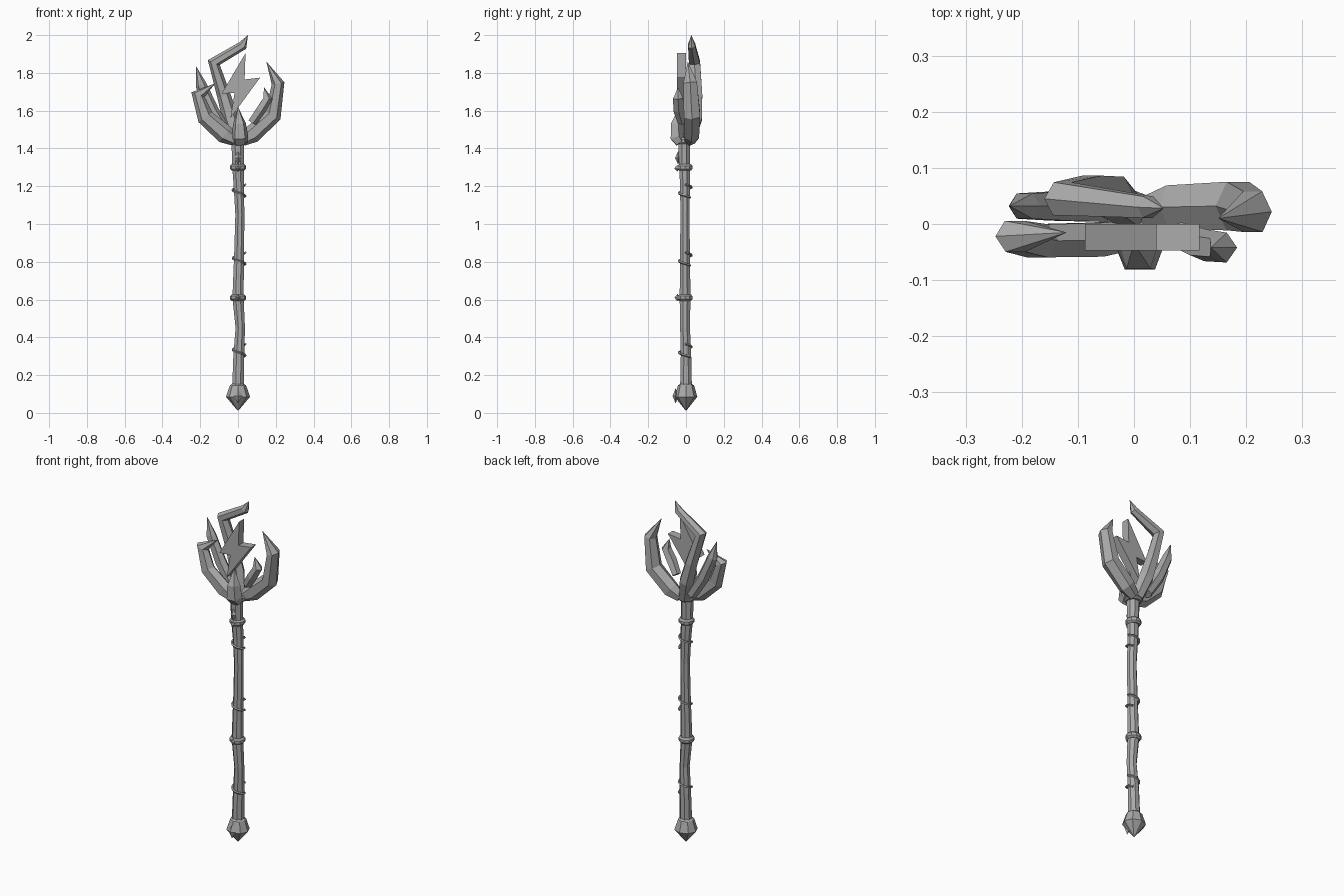
import bpy, bmesh
from math import sin, cos, pi
from mathutils import Vector

if "Cube" in bpy.data.objects:
    bpy.data.objects.remove(bpy.data.objects["Cube"], do_unlink=True)

grey = bpy.data.materials.new("stone_grey")
grey.use_nodes = True
grey.diffuse_color = (0.4, 0.4, 0.4, 1)
grey.node_tree.nodes["Principled BSDF"].inputs["Base Color"].default_value = (0.4, 0.4, 0.4, 1)


def finish(name, bm):
    bmesh.ops.recalc_face_normals(bm, faces=bm.faces)
    mesh = bpy.data.meshes.new(name)
    bm.to_mesh(mesh)
    bm.free()
    mesh.materials.append(grey)
    obj = bpy.data.objects.new(name, mesh)
    bpy.context.collection.objects.link(obj)
    return obj


def loft(name, stations, sides=6, turn=0.0):
    """Faceted limb through stations (x, y, z, half width, half depth); zero width is a point."""
    bm = bmesh.new()
    pts = [Vector(s[:3]) for s in stations]
    rings = []
    for i, (p, s) in enumerate(zip(pts, stations)):
        if s[3] == 0:
            rings.append([bm.verts.new(p)])
            continue
        tangent = Vector()
        if i > 0:
            tangent += (p - pts[i - 1]).normalized()
        if i < len(pts) - 1:
            tangent += (pts[i + 1] - p).normalized()
        across = Vector((tangent.z, 0, -tangent.x)).normalized()
        deep = tangent.normalized().cross(across)
        rings.append([bm.verts.new(p + across * s[3] * cos(a) + deep * s[4] * sin(a))
                      for a in (turn + 2 * pi * k / sides for k in range(sides))])
    for a, b in zip(rings, rings[1:]):
        for k in range(sides):
            quad = [a[k % len(a)], a[(k + 1) % len(a)], b[(k + 1) % len(b)], b[k % len(b)]]
            bm.faces.new(list(dict.fromkeys(quad)))
    for ring in (rings[0], rings[-1]):
        if len(ring) > 2:
            bm.faces.new(ring)
    return finish(name, bm)


# Gently bent shaft
loft("shaft", [(0.0, 0, 0.12, .034, .034), (0.004, 0, 0.30, .031, .03),
               (0.012, -.005, 0.45, .027, .028), (0.0, -.005, 0.61, .032, .031),
               (0.006, -.005, 0.85, .028, .028), (0.01, -.006, 1.05, .026, .026),
               (0.004, -.005, 1.2, .029, .028), (0.0, -.008, 1.30, .033, .031),
               (-.002, -.01, 1.46, .036, .034)], 8, pi / 8)

# Pommel
loft("pommel", [(0, 0, 0.01, 0, 0), (0, 0, 0.085, .064, .06),
                (0, 0, 0.145, .043, .043), (0, 0, 0.155, .03, .03)], 8)

# Raised collars
for name, z, r in (("lower_collar", .61, .042), ("upper_collar", 1.30, .042), ("head_collar", 1.44, .05)):
    loft(name, [(0, -.005, z - .017, r - .009, r - .009), (0, -.005, z - .008, r, r),
                (0, -.005, z + .008, r, r), (0, -.005, z + .017, r - .009, r - .009)], 10)

# Diamond studs on the front
for name, z, y, w, h in (("pommel_stud", .09, -.055, .022, .04), ("lower_stud", .61, -.045, .012, .02),
                         ("upper_stud", 1.35, -.042, .018, .035), ("collar_stud", 1.295, -.046, .012, .018)):
    loft(name, [(0, y, z - h, 0, 0), (0, y, z, w, .016), (0, y, z + h, 0, 0)], 4)

# Spiral bindings
for name, z, x in (("lower_binding", .365, .006), ("middle_binding", .85, .006), ("upper_binding", 1.21, .005)):
    curve = bpy.data.curves.new(name + "_path", "CURVE")
    curve.dimensions = "3D"
    curve.bevel_depth = .006
    curve.bevel_resolution = 0
    curve.use_fill_caps = True
    spline = curve.splines.new("POLY")
    steps = 16
    spline.points.add(steps)
    for i, p in enumerate(spline.points):
        a = 2.3 * pi * i / steps
        p.co = (x + .034 * cos(a), -.004 + .034 * sin(a), z - .07 * i / steps, 1)
    helper = bpy.data.objects.new(name + "_path", curve)
    bpy.context.collection.objects.link(helper)
    bpy.context.view_layer.update()
    mesh = bpy.data.meshes.new_from_object(helper.evaluated_get(bpy.context.evaluated_depsgraph_get()))
    bm = bmesh.new()
    bm.from_mesh(mesh)
    for f in bm.faces:
        f.smooth = False
    bpy.data.objects.remove(helper, do_unlink=True)
    bpy.data.meshes.remove(mesh)
    finish(name, bm)

# Large left claw with a small thorn
loft("left_claw", [(.02, .02, 1.44, .03, .03), (.075, .03, 1.475, .048, .045),
                   (.185, .032, 1.575, .045, .05), (.212, .022, 1.745, .034, .042),
                   (.15, .01, 1.86, 0, 0)])
loft("left_thorn", [(.075, -.02, 1.54, .025, .025), (.12, -.038, 1.605, .028, .03),
                    (.157, -.042, 1.665, .027, .028), (.137, -.042, 1.725, 0, 0)], 5)

# Right claw hooking inwards, and the horn behind it
loft("right_claw", [(-.01, -.02, 1.44, .03, .03), (-.07, -.028, 1.475, .05, .035),
                    (-.172, -.03, 1.565, .045, .034), (-.212, -.022, 1.685, .037, .032),
                    (-.12, -.015, 1.745, 0, 0)])
loft("right_horn", [(-.06, .03, 1.48, .03, .03), (-.135, .032, 1.6, .034, .03),
                    (-.195, .032, 1.735, .03, .026), (-.222, .032, 1.835, 0, 0)])

# Tall back claw bending over the top
loft("back_claw", [(-.005, .02, 1.44, .035, .03), (-.04, .05, 1.56, .043, .04),
                   (-.075, .055, 1.68, .036, .036), (-.128, .045, 1.855, .034, .034),
                   (.025, .03, 1.945, .025, .022), (.053, .028, 2.0, 0, 0)])

# Front spike
loft("front_spike", [(.012, -.03, 1.43, .04, .03), (.01, -.05, 1.46, .046, .04),
                     (.008, -.05, 1.53, .036, .036), (0, -.035, 1.62, 0, 0)], 5, pi / 2)

# Floating lightning bolt plate
bm = bmesh.new()
outline = [(.04, 1.905), (.035, 1.765), (.117, 1.775), (-.04, 1.56), (-.018, 1.695), (-.087, 1.69)]
face = bm.faces.new([bm.verts.new((x, 0, z)) for x, z in outline])
out = bmesh.ops.extrude_face_region(bm, geom=[face])
bmesh.ops.translate(bm, vec=(0, -.047, 0), verts=[v for v in out["geom"] if isinstance(v, bmesh.types.BMVert)])
finish("lightning_bolt", bm)
